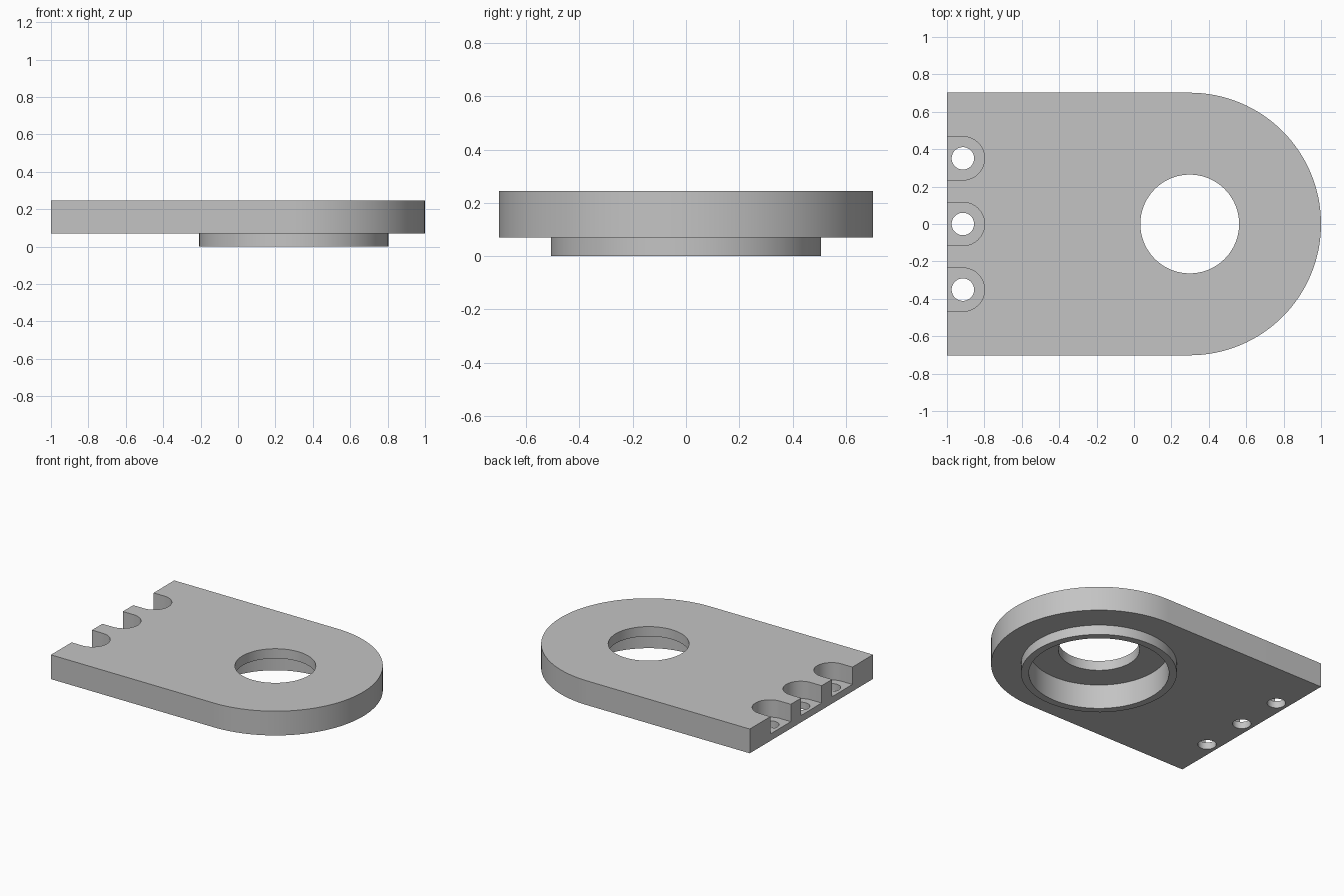
import bpy, bmesh, math

cube = bpy.data.objects.get("Cube")
if cube:
    bpy.data.objects.remove(cube, do_unlink=True)

PLATE_BOTTOM, PLATE_TOP = 0.07, 0.245
BORE_X = 0.298

grey = bpy.data.materials.new("machined grey")
grey.use_nodes = True
colour = (0.55, 0.55, 0.55, 1)
grey.diffuse_color = colour
grey.node_tree.nodes["Principled BSDF"].inputs["Base Color"].default_value = colour


def arc(x, y, radius, start, end, steps):
    angles = [start + (end - start) * i / steps for i in range(steps + 1)]
    return [(x + radius * math.cos(a), y + radius * math.sin(a)) for a in angles]


def circle(x, y, radius, steps=96):
    return arc(x, y, radius, 0, math.tau, steps)[:-1]


def tongue(x_flat, x, y, radius, steps=64):
    """Rectangle with a flat left end and a half-round right end."""
    round_end = arc(x, y, radius, -math.pi / 2, math.pi / 2, steps)
    return round_end + [(x_flat, y + radius), (x_flat, y - radius)]


def extrude(name, outline, low, high):
    bm = bmesh.new()
    face = bm.faces.new([bm.verts.new((px, py, low)) for px, py in outline])
    grown = bmesh.ops.extrude_face_region(bm, geom=[face])["geom"]
    top = [v for v in grown if isinstance(v, bmesh.types.BMVert)]
    bmesh.ops.translate(bm, verts=top, vec=(0, 0, high - low))
    bmesh.ops.recalc_face_normals(bm, faces=bm.faces)
    mesh = bpy.data.meshes.new(name)
    bm.to_mesh(mesh)
    bm.free()
    mesh.materials.append(grey)
    obj = bpy.data.objects.new(name, mesh)
    bpy.context.collection.objects.link(obj)
    return obj


def combine(target, tool, operation):
    """Apply a boolean and discard the tool."""
    tool.hide_render = True
    mod = target.modifiers.new(tool.name, 'BOOLEAN')
    mod.operation, mod.object, mod.solver = operation, tool, 'EXACT'
    bpy.context.view_layer.objects.active = target
    bpy.ops.object.modifier_apply(modifier=mod.name)
    bpy.data.objects.remove(tool, do_unlink=True)


# Main plate with the round end, and the raised collar beneath it
plate = extrude("mounting_plate", tongue(-1, BORE_X, 0, 0.702), PLATE_BOTTOM, PLATE_TOP)
combine(plate, extrude("collar", circle(BORE_X, 0, 0.507), 0, 0.1), 'UNION')

# Wide recess from below, then the narrower through bore
combine(plate, extrude("recess", circle(BORE_X, 0, 0.456), -0.1, 0.175), 'DIFFERENCE')
combine(plate, extrude("bore", circle(BORE_X, 0, 0.264), -0.1, 0.4), 'DIFFERENCE')

# Three open pockets at the flat end, each with a bolt hole
for y in (-0.351, 0, 0.351):
    combine(plate, extrude("pocket", tongue(-1.1, -0.915, y, 0.116, 32), 0.12, 0.4), 'DIFFERENCE')
    combine(plate, extrude("bolt_hole", circle(-0.915, y, 0.06, 48), -0.1, 0.4), 'DIFFERENCE')

# Smooth the curved walls, keep the rims sharp
bpy.ops.object.select_all(action='DESELECT')
plate.select_set(True)
bpy.context.view_layer.objects.active = plate
bpy.ops.object.shade_smooth_by_angle(angle=math.radians(30))
